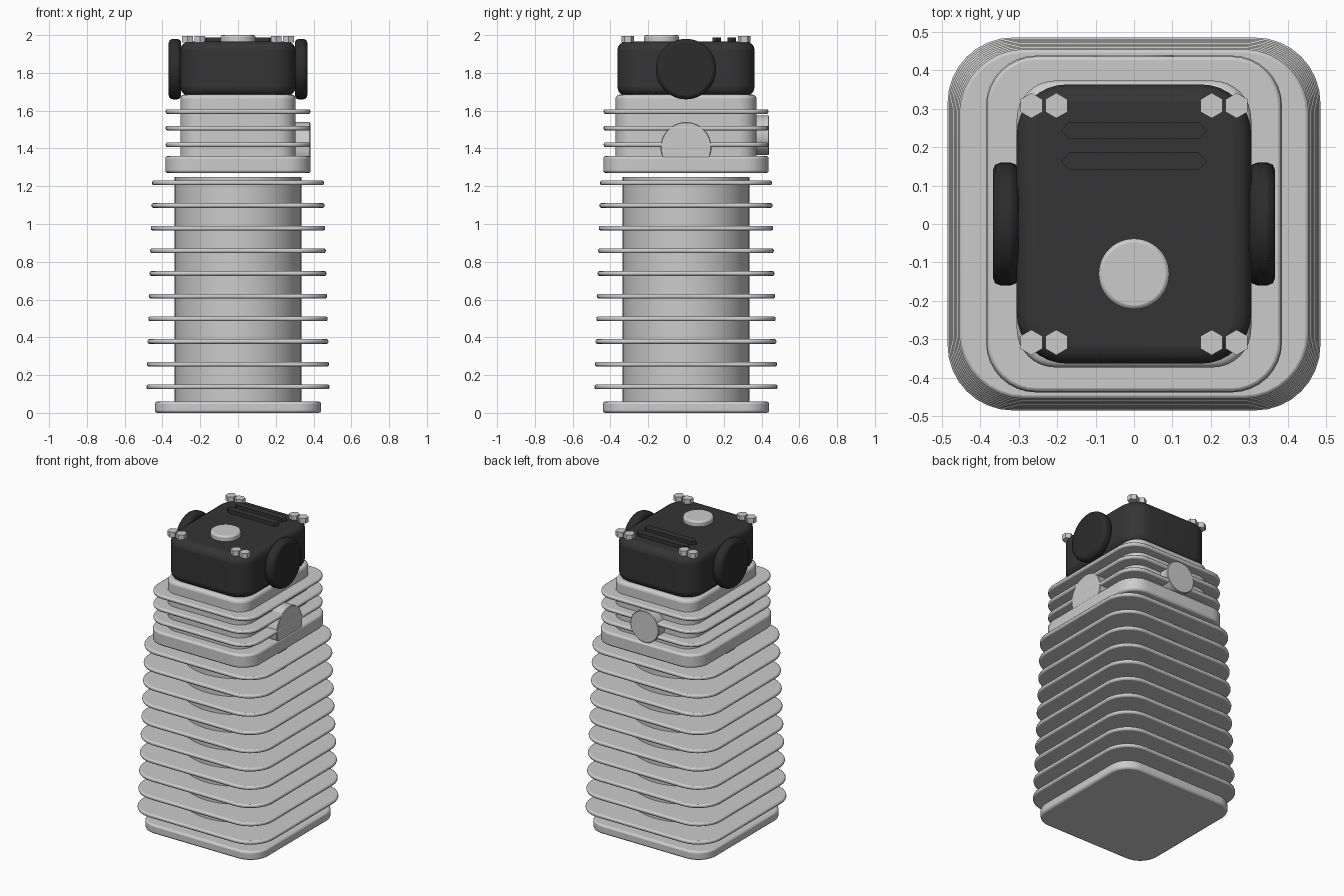
import bpy, bmesh, math
from mathutils import Matrix

if "Cube" in bpy.data.objects:
    bpy.data.objects.remove(bpy.data.objects["Cube"])


def material(name, c):
    m = bpy.data.materials.new(name)
    m.diffuse_color = (c, c, c * 1.05, 1)
    m.use_nodes = True
    m.node_tree.nodes["Principled BSDF"].inputs["Base Color"].default_value = m.diffuse_color
    return m


black = material("black_plastic", 0.035)
dark = material("dark_rubber", 0.025)


def finish(bm, name, bevel, segs, mat):
    bmesh.ops.recalc_face_normals(bm, faces=bm.faces)
    me = bpy.data.meshes.new(name)
    bm.to_mesh(me)
    bm.free()
    ob = bpy.data.objects.new(name, me)
    bpy.context.collection.objects.link(ob)
    if mat:
        me.materials.append(mat)
    if bevel:
        b = ob.modifiers.new("edge", "BEVEL")
        b.width, b.segments = bevel, segs
        b.limit_method, b.angle_limit = "ANGLE", math.radians(40)
    bpy.ops.object.select_all(action="DESELECT")
    ob.select_set(True)
    bpy.context.view_layer.objects.active = ob
    bpy.ops.object.shade_smooth_by_angle(angle=math.radians(35))
    return ob


def slab(name, hx, hy, r, z0, z1, bevel=0.01, segs=2, mat=None, y=0, n=8):
    """Rounded rectangle extruded from z0 to z1."""
    bm = bmesh.new()
    pts = []
    for q, (sx, sy) in enumerate([(1, 1), (-1, 1), (-1, -1), (1, -1)]):
        for i in range(n + 1):
            a = math.pi / 2 * (q + i / n)
            pts.append((sx * (hx - r) + r * math.cos(a),
                        y + sy * (hy - r) + r * math.sin(a), z0))
    f = bm.faces.new([bm.verts.new(p) for p in pts])
    top = bmesh.ops.extrude_face_region(bm, geom=[f])["geom"]
    bmesh.ops.translate(bm, vec=(0, 0, z1 - z0),
                        verts=[v for v in top if isinstance(v, bmesh.types.BMVert)])
    return finish(bm, name, bevel, segs, mat)


def disc(name, loc, r, depth, axis="Z", sides=48, bevel=0, segs=2, mat=None):
    """Cylinder centred on loc along the given axis."""
    rot = {"Z": Matrix(), "X": Matrix.Rotation(math.pi / 2, 4, "Y"),
           "Y": Matrix.Rotation(math.pi / 2, 4, "X")}[axis]
    bm = bmesh.new()
    bmesh.ops.create_cone(bm, cap_ends=True, segments=sides, radius1=r, radius2=r,
                          depth=depth, matrix=Matrix.Translation(loc) @ rot)
    return finish(bm, name, bevel, segs, mat)


# Cylinder barrel with base flange and tapering cooling fins
slab("base_flange", 0.44, 0.44, 0.13, 0, 0.06, 0.012)
disc("barrel", (0, 0, 0.64), 0.335, 1.22, sides=64)
for i in range(10):
    h = 0.485 - 0.03 * i / 9
    z = 0.138 + 0.12 * i
    slab(f"barrel_fin_{i + 1}", h, h, 0.17, z - 0.0125, z + 0.0125, 0.009, 2)

# Cylinder head with flange and fins
slab("head_flange", 0.385, 0.438, 0.13, 1.27, 1.36, 0.012)
slab("head_body", 0.305, 0.373, 0.1, 1.27, 1.685, 0.02, 3)
for i in range(3):
    z = 1.42 + 0.0875 * i
    slab(f"head_fin_{i + 1}", 0.383, 0.436, 0.13, z - 0.0125, z + 0.0125, 0.009, 2)

# Intake and exhaust ports
disc("side_port", (0.315, 0, 1.405), 0.135, 0.135, "X", bevel=0.004, segs=1)
disc("rear_port", (0, 0.37, 1.47), 0.105, 0.14, "Y", bevel=0.004, segs=1)

# Valve cover with side caps
slab("valve_cover", 0.305, 0.363, 0.13, 1.68, 1.965, 0.045, 4, black)
for side, s in (("left", -1), ("right", 1)):
    disc(f"{side}_side_cap", (s * 0.334, 0, 1.82), 0.16, 0.066, "X",
         bevel=0.02, segs=2, mat=dark)

# Filler cap and raised ribs on the cover
disc("filler_cap", (0, -0.13, 1.975), 0.092, 0.05, bevel=0.01, segs=2)
for i, y in enumerate((0.163, 0.243)):
    slab(f"cover_rib_{i + 1}", 0.19, 0.0225, 0.022, 1.955, 1.988, 0, mat=black, y=y, n=1)

# Hexagonal cover bolts in pairs at each corner
k = 0
for x in (-0.267, -0.202, 0.202, 0.267):
    for y in (-0.308, 0.308):
        k += 1
        disc(f"cover_bolt_{k}", (x, y, 1.977), 0.033, 0.034, sides=6)
